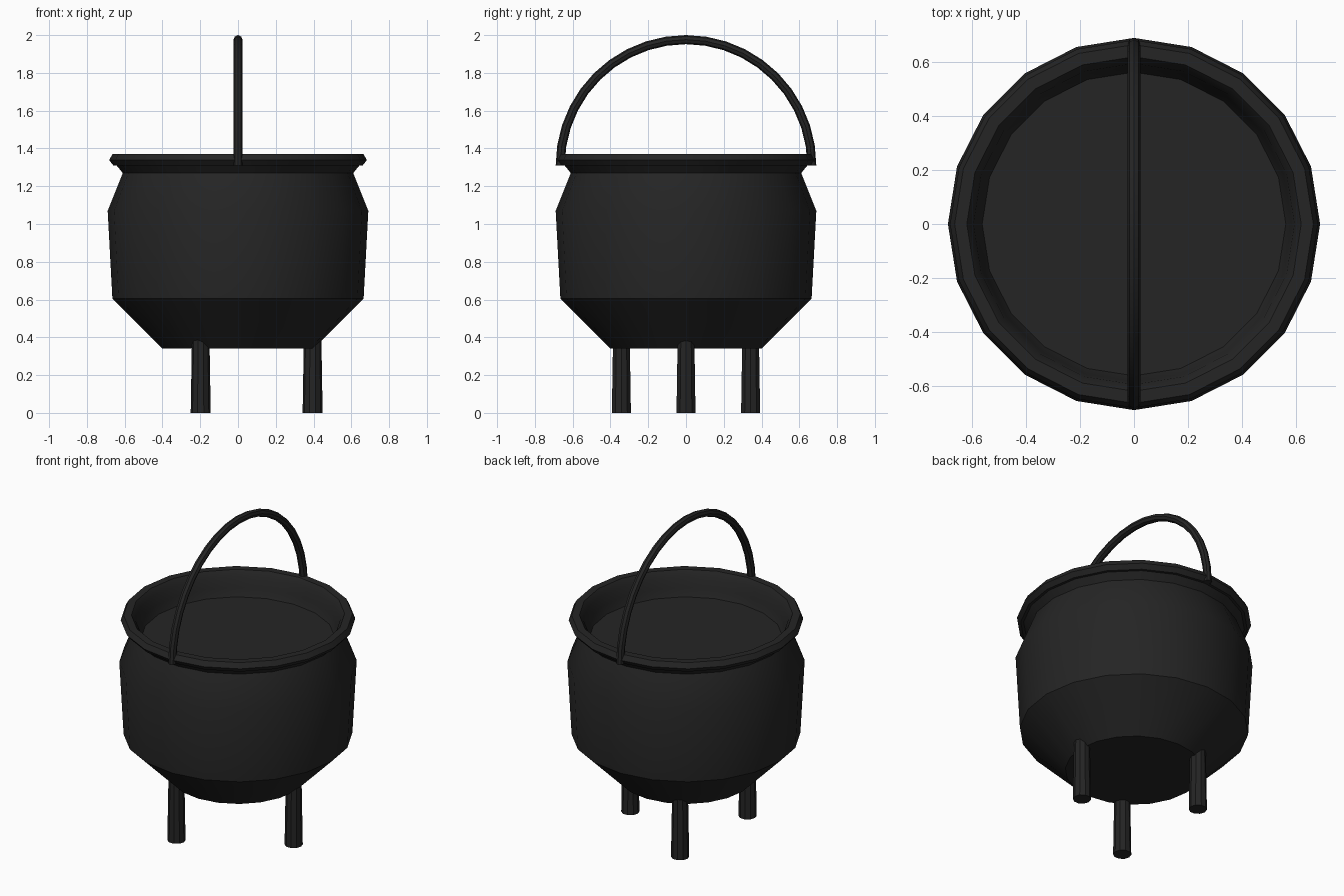
import bpy
import bmesh
from math import pi, sin, cos, radians
from mathutils import Vector

cube = bpy.data.objects.get("Cube")
if cube:
    bpy.data.objects.remove(cube)

iron = bpy.data.materials.new("black_iron")
iron.use_nodes = True
COLOUR = (0.018, 0.018, 0.018, 1)
iron.diffuse_color = COLOUR
iron.node_tree.nodes["Principled BSDF"].inputs["Base Color"].default_value = COLOUR


def finish(name, bm, angle=32):
    bmesh.ops.recalc_face_normals(bm, faces=bm.faces)
    mesh = bpy.data.meshes.new(name)
    bm.to_mesh(mesh)
    bm.free()
    mesh.materials.append(iron)
    obj = bpy.data.objects.new(name, mesh)
    bpy.context.collection.objects.link(obj)
    bpy.ops.object.select_all(action='DESELECT')
    obj.select_set(True)
    bpy.context.view_layer.objects.active = obj
    bpy.ops.object.shade_smooth_by_angle(angle=radians(angle))
    return obj


def loft(bm, rings, cap=True):
    """Skin a list of equal-sized point rings, capping both ends."""
    loops = [[bm.verts.new(p) for p in ring] for ring in rings]
    n = len(loops[0])
    for a, b in zip(loops, loops[1:]):
        for i in range(n):
            j = (i + 1) % n
            bm.faces.new((a[i], a[j], b[j], b[i]))
    if cap:
        bm.faces.new(loops[0])
        bm.faces.new(loops[-1])


def circle(radius, z, sides, centre=(0, 0)):
    return [Vector((centre[0] + radius * cos(2 * pi * i / sides),
                    centre[1] + radius * sin(2 * pi * i / sides), z))
            for i in range(sides)]


# Pot: one lathed profile, from the base up over the rim to the inner floor
profile = [(0.40, 0.34), (0.665, 0.605), (0.69, 1.07), (0.61, 1.27),
           (0.643, 1.31), (0.66, 1.31), (0.682, 1.338), (0.665, 1.37),
           (0.62, 1.37), (0.595, 1.335), (0.585, 1.27), (0.563, 1.22)]
bm = bmesh.new()
loft(bm, [circle(r, z, 20) for r, z in profile])
finish("pot", bm)

# Three slightly tapered legs
for k, name in enumerate(("left_leg", "back_right_leg", "front_right_leg")):
    a = 2 * pi * k / 3
    spot = (0.395 * cos(a), 0.395 * sin(a))
    bm = bmesh.new()
    loft(bm, [circle(0.053, 0, 10, spot), circle(0.046, 0.42, 10, spot)])
    finish(name, bm)

# Arched carrying handle, swept front to back over the rim
STEPS, SIDES = 20, 8
rings = []
for s in range(STEPS + 1):
    t = pi * s / STEPS
    out = Vector((0, cos(t), sin(t)))
    centre = Vector((0, 0, 1.31)) + out * 0.666
    rings.append([centre + 0.024 * (out * cos(2 * pi * i / SIDES)
                                    + Vector((1, 0, 0)) * sin(2 * pi * i / SIDES))
                  for i in range(SIDES)])
bm = bmesh.new()
loft(bm, rings)
finish("handle", bm)
